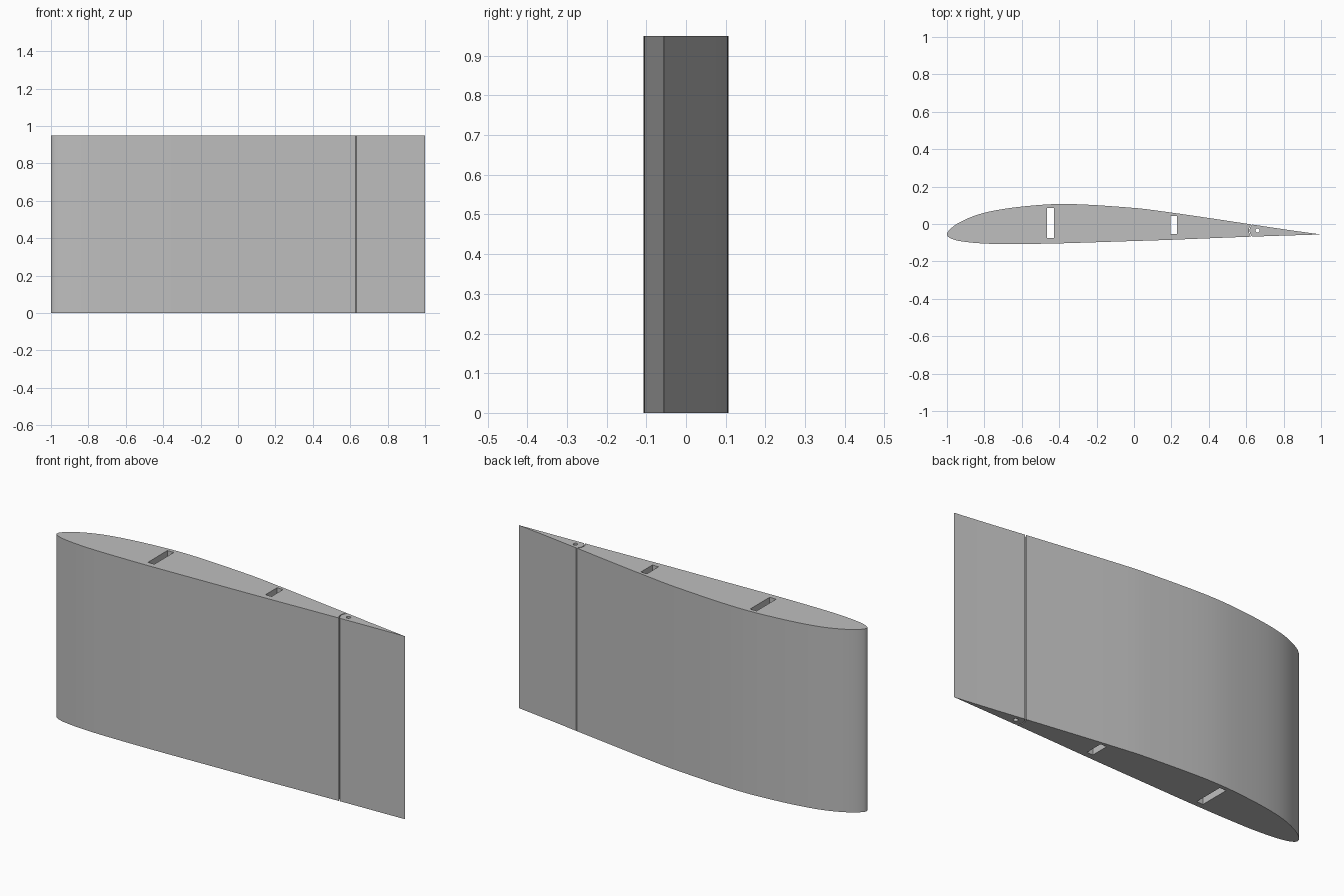
import bpy, bmesh, math

if "Cube" in bpy.data.objects:
    bpy.data.objects.remove(bpy.data.objects["Cube"])

SPAN = 0.95
BASE_Y = -0.056            # chord line
HINGE = (0.66, -0.035)

# Section heights over the chord: (chord fraction, height fraction)
UPPER = [(0, 0), (.005, .0105), (.015, .02), (.035, .033), (.1, .058), (.2, .0745), (.32, .0815),
         (.5, .071), (.6, .0585), (.7, .044), (.81, .0275), (.9, .014), (1, 0)]
LOWER = [(0, 0), (.005, -.0075), (.015, -.0125), (.035, -.0178), (.1, -.0243), (.175, -.0255),
         (.3, -.0238), (.5, -.0175), (.6, -.0142), (.81, -.006), (1, 0)]


def height(table, x):
    """Smooth interpolation of a surface at x, eased toward the nose."""
    s = math.sqrt(max(0, (x + 1) / 2))
    pts = [(math.sqrt(c), h) for c, h in table]
    last = len(pts) - 1

    def slope(i):
        a, b = pts[max(i - 1, 0)], pts[min(i + 1, last)]
        return (b[1] - a[1]) / (b[0] - a[0])

    i = next((k for k in range(last) if s <= pts[k + 1][0]), last - 1)
    (s0, h0), (s1, h1) = pts[i], pts[i + 1]
    d = s1 - s0
    t = (s - s0) / d
    h = (h0 * (1 + 2 * t) * (1 - t) ** 2 + h1 * t * t * (3 - 2 * t)
         + d * slope(i) * t * (1 - t) ** 2 + d * slope(i + 1) * t * t * (t - 1))
    return BASE_Y + 2 * h


def surface(table, x0, x1, n=48):
    """Points along a surface, closer together at the nose."""
    s0, s1 = (math.sqrt((x + 1) / 2) for x in (x0, x1))
    xs = [2 * (s0 + (s1 - s0) * k / n) ** 2 - 1 for k in range(n + 1)]
    return [(x, height(table, x)) for x in xs]


def seam(table, r):
    """Where a circle round the hinge meets a surface."""
    a, b = 0.58, HINGE[0]
    for _ in range(40):
        m = (a + b) / 2
        if math.dist((m, height(table, m)), HINGE) > r:
            a = m
        else:
            b = m
    return a


def arc(r):
    """Hinge arc from the upper seam round to the lower seam."""
    ends = []
    for table in (UPPER, LOWER):
        x = seam(table, r)
        ends.append(math.atan2(height(table, x) - HINGE[1], x - HINGE[0]) % math.tau)
    a, b = ends
    return [(HINGE[0] + r * math.cos(a + (b - a) * k / 16),
             HINGE[1] + r * math.sin(a + (b - a) * k / 16)) for k in range(17)]


def rect(x0, x1, y0, y1):
    return [(x0, y0), (x1, y0), (x1, y1), (x0, y1)]


def extrude_part(name, loops, mat):
    """Extrude an outline with through holes along the span."""
    curve = bpy.data.curves.new(name, 'CURVE')
    curve.dimensions = '2D'
    curve.fill_mode = 'BOTH'
    curve.extrude = SPAN / 2
    for loop in loops:
        sp = curve.splines.new('POLY')
        sp.points.add(len(loop) - 1)
        for p, (x, y) in zip(sp.points, loop):
            p.co = (x, y, 0, 1)
        sp.use_cyclic_u = True
    tmp = bpy.data.objects.new(name + "_profile", curve)
    bpy.context.collection.objects.link(tmp)
    dg = bpy.context.evaluated_depsgraph_get()
    mesh = bpy.data.meshes.new_from_object(tmp.evaluated_get(dg))
    bpy.data.objects.remove(tmp)
    bm = bmesh.new()
    bm.from_mesh(mesh)
    bmesh.ops.remove_doubles(bm, verts=bm.verts, dist=1e-5)
    bmesh.ops.translate(bm, verts=bm.verts, vec=(0, 0, SPAN / 2))
    bmesh.ops.recalc_face_normals(bm, faces=bm.faces)
    bm.to_mesh(mesh)
    bm.free()
    mesh.materials.clear()
    mesh.materials.append(mat)
    ob = bpy.data.objects.new(name, mesh)
    bpy.context.collection.objects.link(ob)
    bpy.ops.object.select_all(action='DESELECT')
    ob.select_set(True)
    bpy.context.view_layer.objects.active = ob
    bpy.ops.object.shade_smooth_by_angle(angle=math.radians(30))


grey = bpy.data.materials.new("light_grey")
grey.use_nodes = True
colour = (0.52, 0.52, 0.52, 1)
grey.diffuse_color = colour
grey.node_tree.nodes["Principled BSDF"].inputs["Base Color"].default_value = colour

# Wing body: nose, both skins, hollow hinge arc and two spar slots
R_BODY, R_FLAP = 0.046, 0.042
body = (surface(LOWER, seam(LOWER, R_BODY), -1)[:-1]
        + surface(UPPER, -1, seam(UPPER, R_BODY)) + arc(R_BODY)[1:-1])
extrude_part("wing_body", [body, rect(-.465, -.428, -.075, .085),
                           rect(.195, .23, -.053, .042)], grey)

# Flap: rounded front, sharp trailing edge and hinge pin hole
flap = (arc(R_FLAP) + surface(LOWER, seam(LOWER, R_FLAP), 1, 8)[1:]
        + surface(UPPER, 1, seam(UPPER, R_FLAP), 8)[1:-1])
pin = [(HINGE[0] + .011 * math.cos(math.tau * k / 24),
        HINGE[1] + .011 * math.sin(math.tau * k / 24)) for k in range(24)]
extrude_part("flap", [flap, pin], grey)
